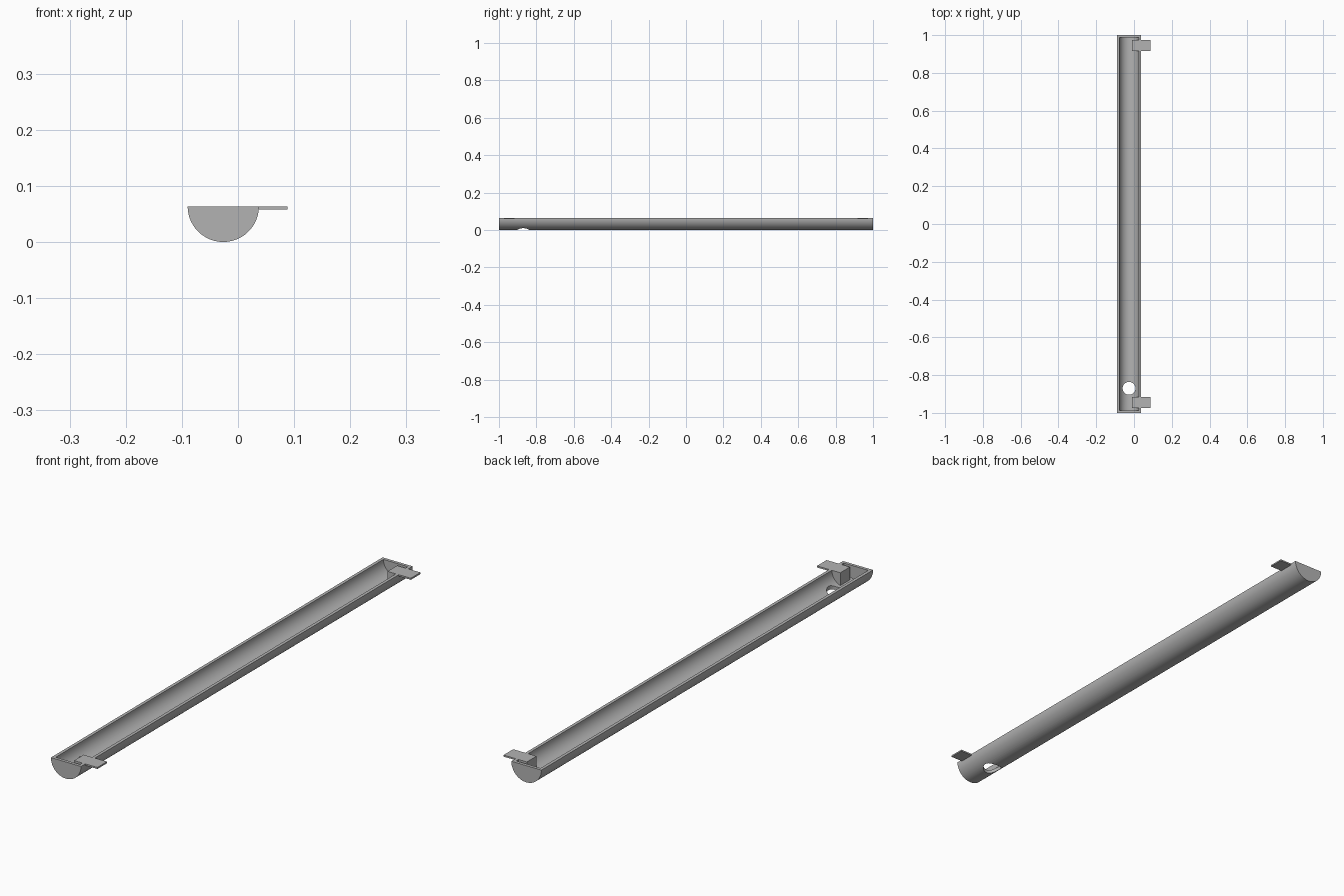
import bpy, bmesh, math

cube = bpy.data.objects.get("Cube")
if cube:
    bpy.data.objects.remove(cube, do_unlink=True)

RADIUS, WALL, CENTRE_X = 0.0635, 0.012, -0.0262
TOP = RADIUS
SEGMENTS = 40

grey = bpy.data.materials.new("plain_grey")
grey.use_nodes = True
colour = (0.45, 0.45, 0.45, 1)
grey.diffuse_color = colour
grey.node_tree.nodes["Principled BSDF"].inputs["Base Color"].default_value = colour


def arc(radius, start, end, steps):
    """Points (x, z) on the trough's circle, angles in radians."""
    angles = [start + (end - start) * i / steps for i in range(steps + 1)]
    return [(CENTRE_X + radius * math.cos(a), TOP + radius * math.sin(a)) for a in angles]


def extrude_profile(name, profile, y0, y1):
    """Extrude an (x, z) outline along y."""
    bm = bmesh.new()
    face = bm.faces.new([bm.verts.new((x, y0, z)) for x, z in profile])
    result = bmesh.ops.extrude_face_region(bm, geom=[face])
    moved = [v for v in result["geom"] if isinstance(v, bmesh.types.BMVert)]
    bmesh.ops.translate(bm, verts=moved, vec=(0, y1 - y0, 0))
    bmesh.ops.recalc_face_normals(bm, faces=bm.faces)
    mesh = bpy.data.meshes.new(name)
    bm.to_mesh(mesh)
    bm.free()
    mesh.materials.append(grey)
    obj = bpy.data.objects.new(name, mesh)
    bpy.context.collection.objects.link(obj)
    return obj


def cut(target, cutter):
    cutter.hide_render = True
    mod = target.modifiers.new("cut", "BOOLEAN")
    mod.operation, mod.solver, mod.object = "DIFFERENCE", "EXACT", cutter
    bpy.context.view_layer.objects.active = target
    bpy.ops.object.modifier_apply(modifier=mod.name)
    bpy.data.objects.remove(cutter, do_unlink=True)


# Half-round trough with closed ends
trough = extrude_profile("trough", arc(RADIUS, -math.pi, 0, SEGMENTS), -1, 1)
inner = RADIUS - WALL
hollow = arc(inner, -math.pi, 0, SEGMENTS)
hollow += [(CENTRE_X + inner, TOP + 0.05), (CENTRE_X - inner, TOP + 0.05)]
cut(trough, extrude_profile("hollow_cutter", hollow, WALL - 1, 1 - WALL))

# Drain hole through the floor
bpy.ops.mesh.primitive_cylinder_add(vertices=48, radius=0.034, depth=0.2,
                                    location=(CENTRE_X, -0.87, 0))
cut(trough, bpy.context.object)

# Mounting tabs, each with a block filling down to the trough wall
BLOCK_X, TAB_END, TAB_BOTTOM, HALF = -0.01, 0.0885, TOP - 0.006, 0.029
seat = RADIUS - WALL / 2
start = -math.acos((BLOCK_X - CENTRE_X) / seat)
for label, y in (("front", -0.945), ("back", 0.945)):
    block = arc(seat, start, 0, 12) + [(BLOCK_X, TOP)]
    extrude_profile(label + "_tab_block", block, y - HALF, y + HALF)
    plate = [(BLOCK_X, TAB_BOTTOM), (TAB_END, TAB_BOTTOM), (TAB_END, TOP), (BLOCK_X, TOP)]
    extrude_profile(label + "_tab_plate", plate, y - HALF, y + HALF)

# Smooth the curved walls, keep the rims sharp
bpy.ops.object.select_all(action="DESELECT")
trough.select_set(True)
bpy.context.view_layer.objects.active = trough
bpy.ops.object.shade_smooth_by_angle(angle=math.radians(30))
